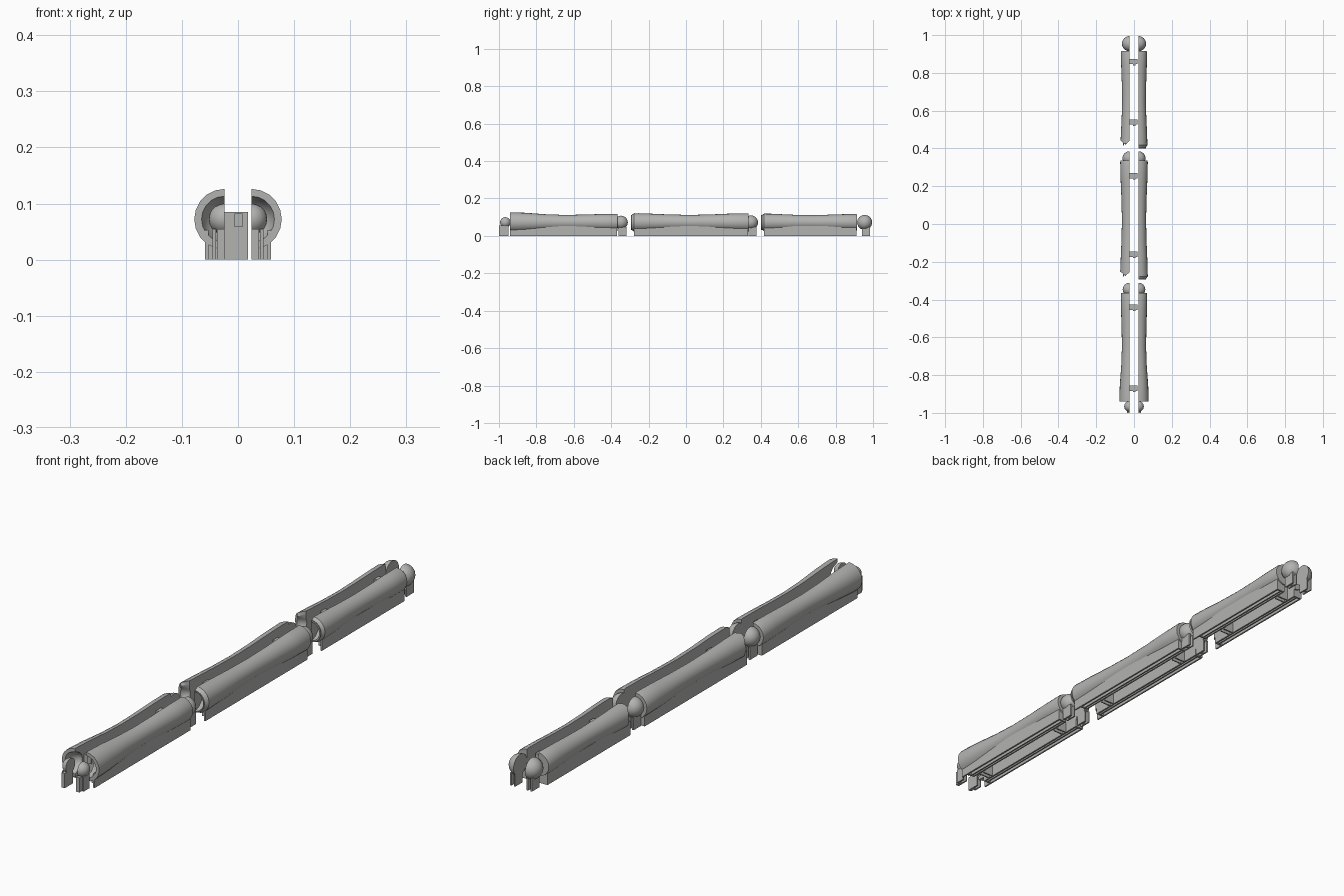
import bpy, bmesh, math

if "Cube" in bpy.data.objects:
    bpy.data.objects.remove(bpy.data.objects["Cube"])

grey = bpy.data.materials.new("plain_grey")
grey.use_nodes = True
COL = (0.45, 0.45, 0.44, 1)
grey.diffuse_color = COL
grey.node_tree.nodes["Principled BSDF"].inputs["Base Color"].default_value = COL

SPLIT = 0.024   # distance of each half's flat face from the centre
AXIS = 0.072    # height of the limb axis


def finish(name, bm):
    bmesh.ops.remove_doubles(bm, verts=bm.verts, dist=0.0002)
    bmesh.ops.recalc_face_normals(bm, faces=bm.faces)
    me = bpy.data.meshes.new(name)
    bm.to_mesh(me)
    bm.free()
    me.materials.append(grey)
    ob = bpy.data.objects.new(name, me)
    bpy.context.collection.objects.link(ob)
    bpy.ops.object.select_all(action='DESELECT')
    ob.select_set(True)
    bpy.context.view_layer.objects.active = ob
    bpy.ops.object.shade_smooth_by_angle(angle=math.radians(30))
    return ob


def half_turn(name, side, profile, steps=10, tip=None):
    """Half of a turned solid along y; profile holds (y, radius)."""
    bm = bmesh.new()
    rings = []
    for i in range(steps + 1):
        a = -math.pi / 2 + math.pi * i / steps
        ring = []
        for y, r in profile:
            off = r * math.cos(a)
            if tip is not None:      # socket lip comes to a point in plan
                y = max(y, tip + 0.9 * abs(off - 0.022))
            ring.append(bm.verts.new((side * (SPLIT + off), y, AXIS + r * math.sin(a))))
        rings.append(ring)
    for p, q in zip(rings, rings[1:]):
        for j in range(len(profile) - 1):
            bm.faces.new((p[j], p[j + 1], q[j + 1], q[j]))
    # flat split face; the axis points are shared by both edges
    bm.faces.new(rings[0] + rings[-1][-2:0:-1])
    for j in (0, -1):
        bmesh.ops.pointmerge(bm, verts=[r[j] for r in rings], merge_co=rings[0][j].co)
    return finish(name, bm)


def boxes(name, spans):
    """One object made of boxes given as (x0, x1, y0, y1, z0, z1)."""
    bm = bmesh.new()
    for x0, x1, y0, y1, z0, z1 in spans:
        vs = bmesh.ops.create_cube(bm, size=1)["verts"]
        for v in vs:
            v.co = (x1 if v.co.x > 0 else x0, y1 if v.co.y > 0 else y0, z1 if v.co.z > 0 else z0)
    bmesh.ops.recalc_face_normals(bm, faces=bm.faces)
    me = bpy.data.meshes.new(name)
    bm.to_mesh(me)
    bm.free()
    me.materials.append(grey)
    ob = bpy.data.objects.new(name, me)
    bpy.context.collection.objects.link(ob)
    return ob


def sided(s, x0, x1, *rest):
    return (min(s * x0, s * x1), max(s * x0, s * x1)) + rest


def half_ball(name, side, y, r):
    n = 12
    half_turn(name, side, [(y - r * math.cos(math.pi * i / n), r * math.sin(math.pi * i / n))
                           for i in range(n + 1)])


# name, front y, back y, radii (front, waist, back), ball centre, ball radius, pins
LIMBS = [
    ("front", -0.94, -0.365, (0.054, 0.040, 0.046), -0.347, 0.036, (-0.87, -0.44)),
    ("middle", -0.295, 0.335, (0.049, 0.040, 0.049), 0.348, 0.037, (-0.16, 0.255)),
    ("rear", 0.40, 0.915, (0.047, 0.039, 0.045), 0.955, 0.040, (0.54, 0.86)),
]

for side, word in ((1, "left"), (-1, "right")):
    for name, y0, y1, (ra, rw, rb), by, br, pins in LIMBS:
        L = y1 - y0
        lip = 0.0 if name == "front" else 0.012
        # hollow socket, rim, slim waist, flat rear end
        prof = [(y0 + 0.045, 0), (y0 + 0.041, 0.016), (y0 + 0.028, 0.030), (y0 + 0.010, 0.038),
                (y0, 0.041), (y0, ra - lip), (y0 + 0.018, ra),
                (y0 + 0.15 * L, ra * 0.8 + rw * 0.2), (y0 + 0.33 * L, ra * 0.25 + rw * 0.75),
                (y0 + 0.5 * L, rw), (y0 + 0.67 * L, rb * 0.25 + rw * 0.75),
                (y0 + 0.85 * L, rb * 0.8 + rw * 0.2), (y1 - 0.008, rb), (y1, rb - 0.002), (y1, 0)]
        tip = y0 + 0.02 if side < 0 and name != "front" else None
        half_turn(f"{name}_limb_{word}", side, prof, tip=tip)
        half_ball(f"{name}_ball_{word}", side, by, br)

        # thin support walls with cross ribs at the ends
        s0, s1 = y0 + (0.0 if name == "front" else 0.016), y1 - 0.004
        spans = [sided(side, 0.024, 0.030, s0 + 0.03, s1, 0, 0.045),
                 sided(side, 0.036, 0.041, s0 + 0.03, s1, 0, 0.038),
                 sided(side, 0.053, 0.059, s0, s1, 0, 0.053)]
        for y in (s0 + 0.03, s1 - 0.006):
            spans.append(sided(side, 0.024, 0.059, y, y + 0.006, 0, 0.042))
        boxes(f"{name}_support_{word}", spans)

        # legs under the ball
        c = by + 0.008
        boxes(f"{name}_ball_legs_{word}", [
            sided(side, 0.024, 0.030, c - 0.022, c + 0.022, 0, 0.045),
            sided(side, 0.040, 0.046, c - 0.022, c + 0.022, 0, 0.048),
            sided(side, 0.024, 0.046, c - 0.004, c + 0.004, 0, 0.042)])

        # joining pins across the gap, all carried by one half
        if side < 0:
            spans = []
            for y in pins:
                spans += [(-0.03, 0.018, y - 0.014, y + 0.014, 0.055, 0.085),
                          (-0.006, 0.008, y - 0.020, y + 0.014, 0.058, 0.082),
                          (-0.03, 0.018, y - 0.012, y - 0.007, 0, 0.055),
                          (-0.03, 0.018, y + 0.007, y + 0.012, 0, 0.055)]
            boxes(f"{name}_pins", spans)

    # small loose ball at the very front with its stand
    half_ball(f"neck_ball_{word}", side, -0.966, 0.028)
    boxes(f"neck_stand_{word}", [
        sided(side, 0.024, 0.037, -1.0, -0.975, 0, 0.055),
        sided(side, 0.024, 0.030, -0.975, -0.95, 0, 0.05),
        sided(side, 0.039, 0.045, -0.985, -0.95, 0, 0.055)])
